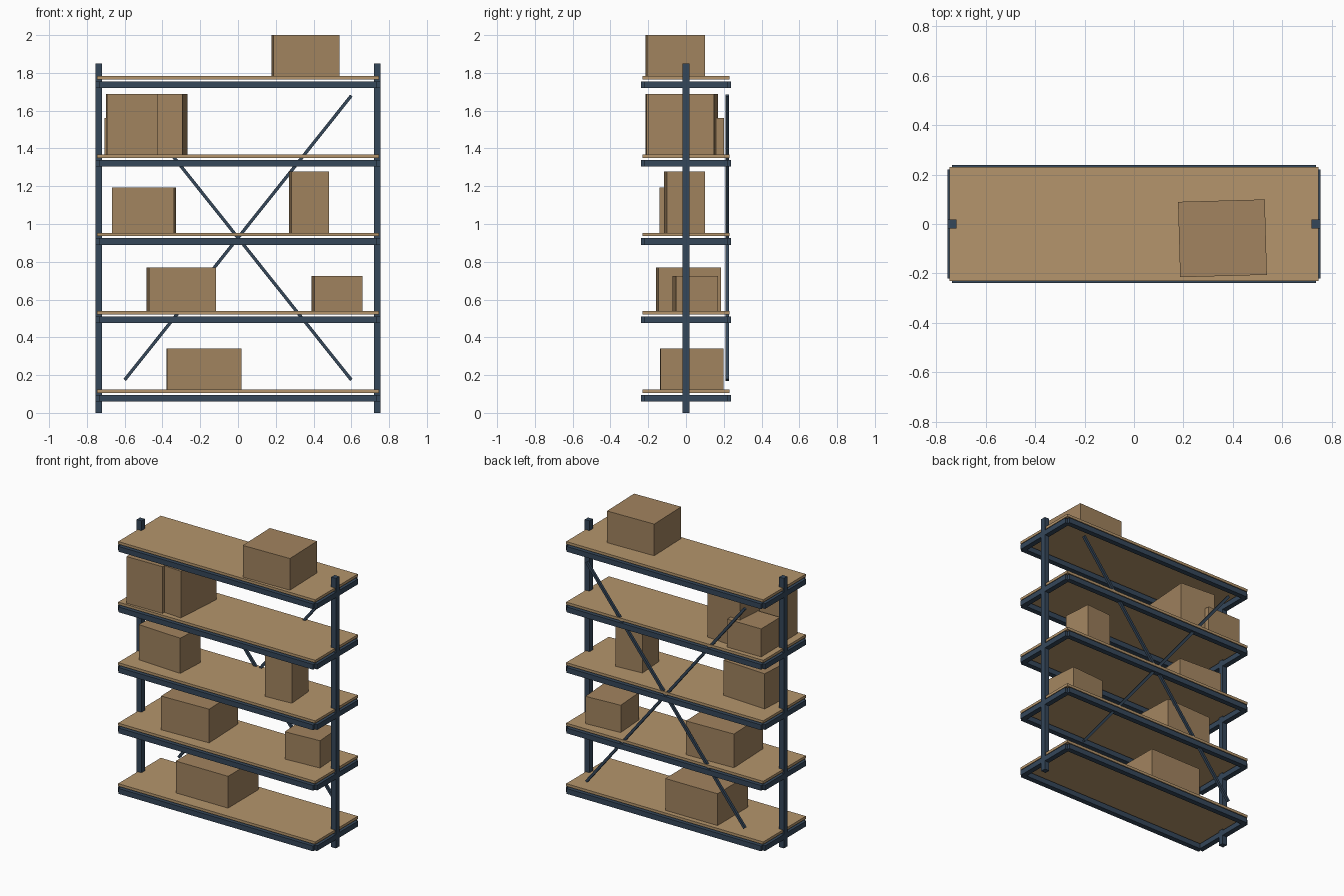
import bpy
import math

if "Cube" in bpy.data.objects:
    bpy.data.objects.remove(bpy.data.objects["Cube"])


def material(name, rgb):
    m = bpy.data.materials.new(name)
    m.diffuse_color = (*rgb, 1)
    m.use_nodes = True
    m.node_tree.nodes["Principled BSDF"].inputs["Base Color"].default_value = m.diffuse_color
    return m


STEEL = material("blue_steel", (0.035, 0.063, 0.102))
WOOD = material("shelf_wood", (0.46, 0.30, 0.15))
CARD = material("cardboard", (0.36, 0.23, 0.115))


def block(name, size, center, mat, rot=(0, 0, 0)):
    bpy.ops.mesh.primitive_cube_add(size=1, location=center, rotation=rot)
    ob = bpy.context.object
    ob.name = name
    ob.scale = size
    bpy.ops.object.transform_apply(location=False, rotation=False, scale=True)
    ob.data.materials.append(mat)
    return ob


HX, HY, BAR = 0.737, 0.2215, 0.036     # frame half width, half depth, bar section
STEP, TOP0 = 0.4147, 0.124             # shelf spacing, lowest board top

# Upright posts
for side, s in (("left", -1), ("right", 1)):
    block(f"{side}_post", (BAR, BAR, 1.85), (s * HX, 0, 0.925), STEEL)

# Five shelves: board on a rectangular frame of bars
for i in range(5):
    top = TOP0 + i * STEP
    block(f"shelf_board_{i + 1}", (1.494, 0.462, 0.018), (0, 0, top - 0.009), WOOD)
    for s in (-1, 1):
        block(f"long_rail_{i + 1}", (2 * HX, BAR, BAR), (0, s * HY, top - 0.046), STEEL)
        block(f"end_rail_{i + 1}", (BAR, 2 * HY, BAR), (s * HX, 0, top - 0.046), STEEL)

# Crossed back braces
DX, DZ = 1.2, 1.505
for s in (-1, 1):
    block("cross_brace", (math.hypot(DX, DZ), 0.017, 0.017), (0, 0.218, 0.927), STEEL,
          (0, s * math.atan2(DZ, DX), 0))

# Cartons: shelf, centre x, centre y, width, depth, height, turn about z
CARTONS = [
    (0, -0.179, 0.031, 0.395, 0.334, 0.218, 0.005),
    (1, -0.300, 0.013, 0.355, 0.330, 0.231, 0.037),
    (1, 0.524, 0.049, 0.256, 0.222, 0.187, 0.068),
    (2, -0.497, -0.029, 0.327, 0.206, 0.241, -0.055),
    (2, 0.375, -0.008, 0.197, 0.202, 0.325, 0.075),
    (3, -0.561, -0.118, 0.270, 0.190, 0.320, 0.020),
    (3, -0.410, -0.016, 0.260, 0.350, 0.320, -0.075),
    (3, -0.579, 0.095, 0.256, 0.208, 0.192, 0.010),
    (4, 0.358, -0.058, 0.351, 0.305, 0.217, 0.028),
]
for i, (n, x, y, w, d, h, a) in enumerate(CARTONS):
    block(f"carton_{i + 1}", (w, d, h), (x, y, TOP0 + n * STEP + h / 2), CARD, (0, 0, a))
